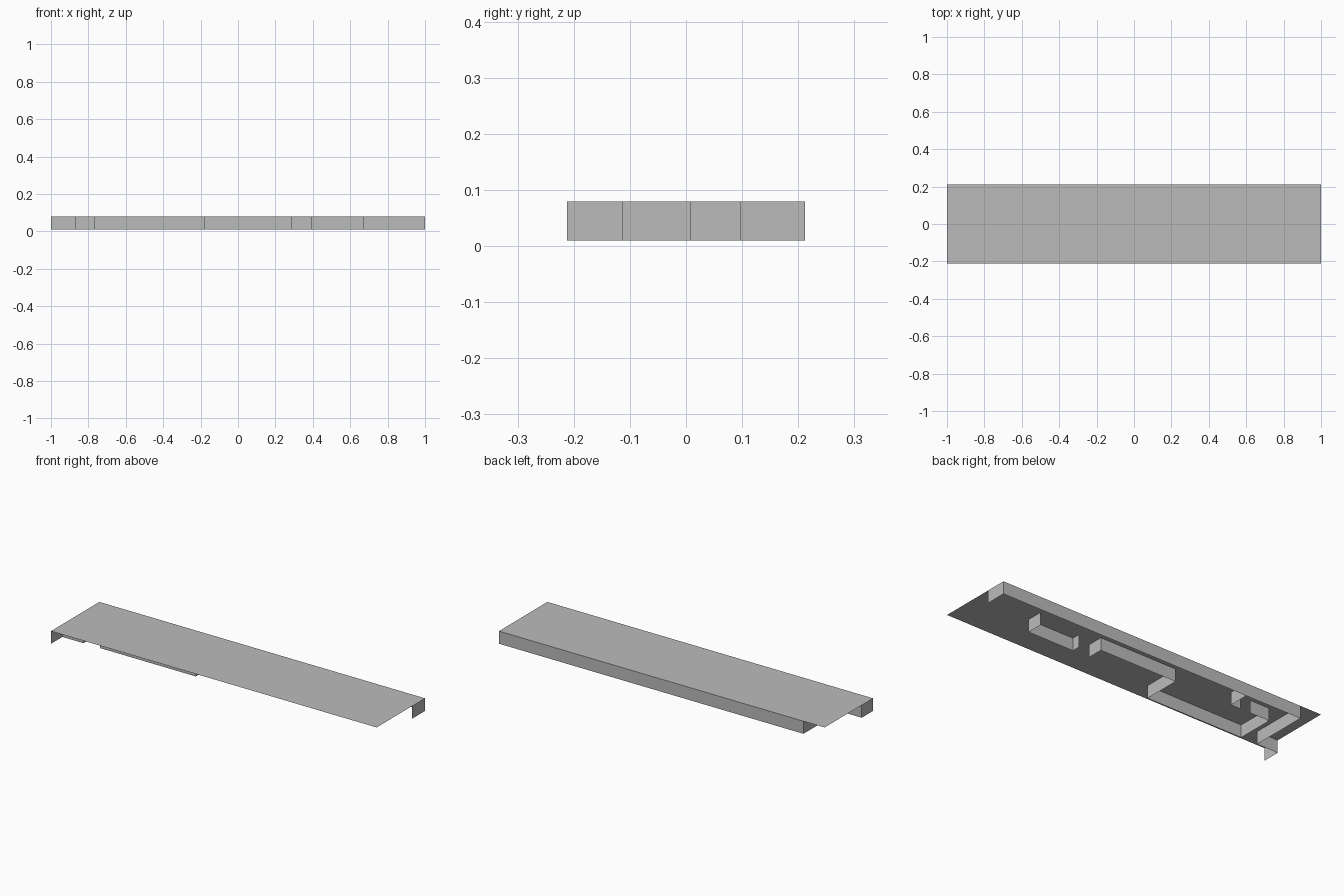
import bpy, bmesh

if "Cube" in bpy.data.objects:
    bpy.data.objects.remove(bpy.data.objects["Cube"])

TOP, LOW = 0.08, 0.01
grey = bpy.data.materials.new("plain grey")
grey.diffuse_color = (0.5, 0.5, 0.5, 1)
grey.use_nodes = True
grey.node_tree.nodes["Principled BSDF"].inputs["Base Color"].default_value = grey.diffuse_color


def finish(name, bm):
    me = bpy.data.meshes.new(name)
    bm.to_mesh(me)
    bm.free()
    me.materials.append(grey)
    ob = bpy.data.objects.new(name, me)
    bpy.context.collection.objects.link(ob)


# Thin hanging wall that follows a plan path
def wall(name, path):
    bm = bmesh.new()
    cols = [(bm.verts.new((x, y, LOW)), bm.verts.new((x, y, TOP))) for x, y in path]
    for a, b in zip(cols, cols[1:]):
        bm.faces.new((a[0], b[0], b[1], a[1]))
    finish(name, bm)


# Flat roof sheet
bm = bmesh.new()
bm.faces.new([bm.verts.new((x, y, TOP)) for x, y in
              ((-1, -.212), (1, -.212), (1, .212), (-1, .212))])
finish("roof_sheet", bm)

# Outer wall along the back, stepping to the front left corner
wall("outer_wall", [(1, .097), (1, .212), (-.87, .212), (-.87, -.113),
                    (-1, -.113), (-1, -.212)])
# Inner partitions separated by door gaps
wall("right_partition", [(.67, .097), (.67, .007), (.39, .007), (.39, .05)])
wall("middle_partition", [(.29, .007), (.29, .097), (-.18, .097), (-.18, -.113),
                          (-.77, -.113), (-.77, .097), (-.65, .097)])
wall("closet_partition", [(-.53, .212), (-.53, .097), (-.59, .097)])
